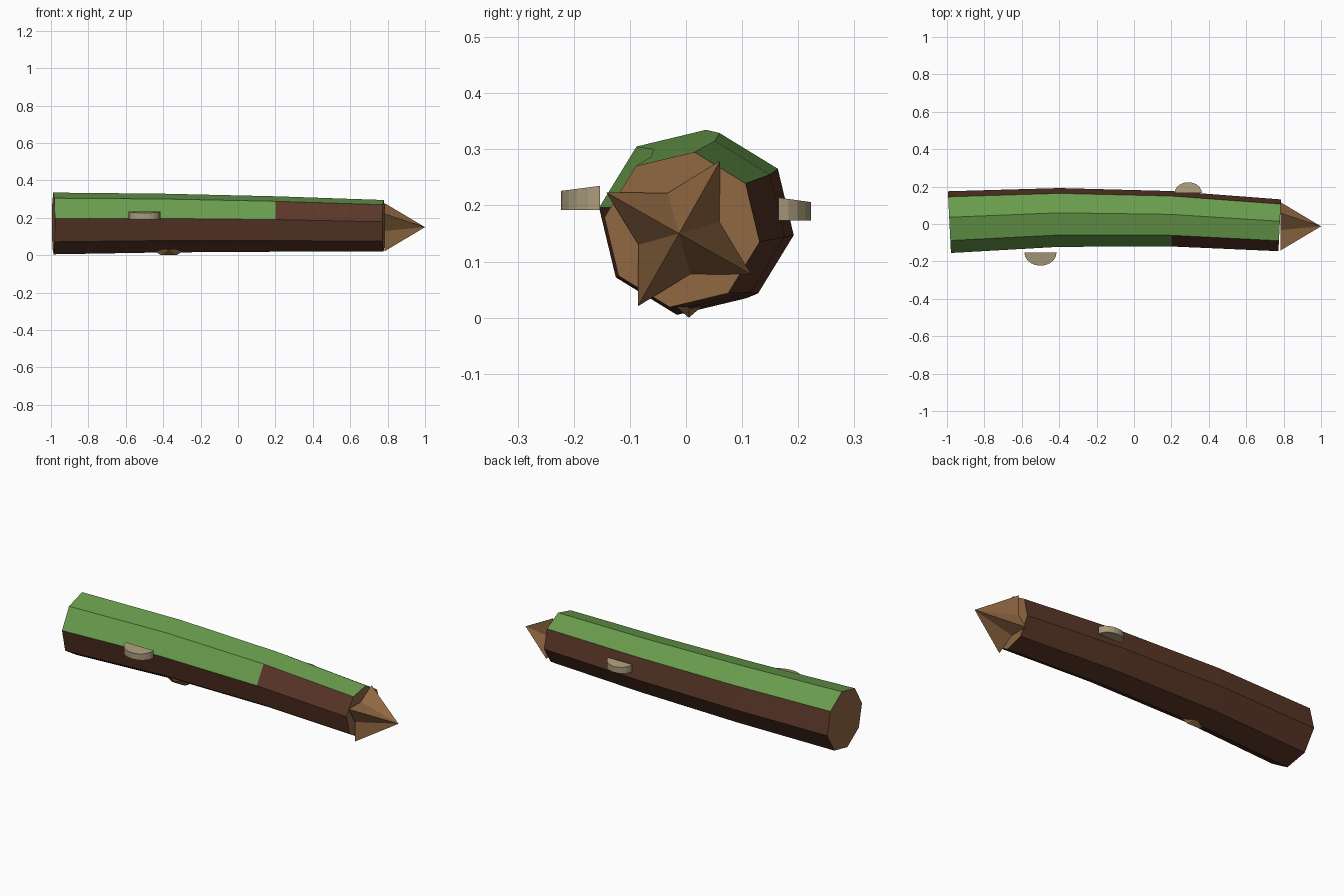
import bpy
from math import sin, cos, pi, radians

cube = bpy.data.objects.get("Cube")
if cube:
    bpy.data.objects.remove(cube, do_unlink=True)


def material(name, color):
    m = bpy.data.materials.new(name)
    m.use_nodes = True
    m.diffuse_color = (*color, 1)
    bsdf = next(n for n in m.node_tree.nodes if n.type == 'BSDF_PRINCIPLED')
    bsdf.inputs["Base Color"].default_value = (*color, 1)
    return m


BARK = material("brown bark", (0.10, 0.037, 0.02))
MOSS = material("green moss", (0.14, 0.33, 0.073))
WOOD = material("tan cut wood", (0.28, 0.138, 0.055))
FUNGUS = material("pale fungus", (0.40, 0.33, 0.20))


def build(name, verts, faces, mats, indices=None):
    mesh = bpy.data.meshes.new(name)
    mesh.from_pydata(verts, [], faces)
    for m in mats:
        mesh.materials.append(m)
    if indices:
        for poly, i in zip(mesh.polygons, indices):
            poly.material_index = i
    mesh.validate()
    ob = bpy.data.objects.new(name, mesh)
    bpy.context.collection.objects.link(ob)
    return ob


# Bent, tapering eight-sided log: x, y, z, radius, tilt for each ring
rings = [(-0.987, 0.01, 0.170, 0.167, -0.05),
         (-0.40, 0.035, 0.172, 0.159, 0.0),
         (0.20, 0.028, 0.167, 0.150, 0.0),
         (0.779, -0.007, 0.157, 0.140, 0.05)]
SIDES = 8
verts, faces, indices = [], [], []
for x, y, z, r, tilt in rings:
    for k in range(SIDES):
        a = radians(-9 + 45 * k)
        verts.append((x + tilt * r * cos(a), y + r * cos(a), z + r * sin(a)))
for i in range(len(rings) - 1):
    for k in range(SIDES):
        n = (k + 1) % SIDES
        a, b = i * SIDES, (i + 1) * SIDES
        faces.append((a + k, a + n, b + n, b + k)[::-1])
        # moss on the upper strips, stopping short on the front one
        mossy = k in (1, 2) or (k == 3 and i < 2)
        indices.append(1 if mossy else 0)
last = (len(rings) - 1) * SIDES
faces += [tuple(reversed(range(SIDES))), tuple(range(last, last + SIDES))]
indices += [2, 2]
build("log", verts, faces, [BARK, MOSS, WOOD], indices)


def star_spike(name, base, tip, outer, inner, turn, mat):
    """Four-pointed star on a plane facing x, drawn out to a tip."""
    pts = []
    for k in range(8):
        a = radians(turn + 45 * k)
        r = inner if k % 2 else outer
        pts.append((base[0], base[1] + r * cos(a), base[2] + r * sin(a)))
    fs = [(k, (k + 1) % 8, 8) for k in range(8)] + [tuple(reversed(range(8)))]
    return build(name, pts + [tip], fs, [mat])


# Splintered end
star_spike("splintered_tip", (0.782, -0.0125, 0.15), (1.0, -0.0125, 0.15),
           0.149, 0.075, 60.5, WOOD)

# Small stub just breaking through the underside
build("under_stub",
      [(-0.46, 0.005, 0.03), (-0.37, -0.03, 0.03), (-0.28, 0.005, 0.03),
       (-0.37, 0.04, 0.03), (-0.41, 0.005, 0.0), (-0.33, 0.005, 0.0)],
      [(0, 1, 4), (1, 5, 4), (1, 2, 5), (2, 3, 5), (3, 4, 5), (3, 0, 4),
       (3, 2, 1, 0)], [WOOD])


def bracket(name, x, y, side, width, depth, low, rim, high):
    """Half-round shelf fungus; the top rises gently to its flat back."""
    n = 10
    arc = [(x - side * width * cos(pi * k / n), y + side * depth * sin(pi * k / n))
           for k in range(n + 1)]
    bottom = [(*p, low) for p in arc]
    top = [(px, py, high + (rim - high) * abs(py - y) / depth) for px, py in arc]
    m = n + 1
    fs = [tuple(range(m)), tuple(reversed(range(m, 2 * m)))]
    fs += [(k, k + m, (k + 1) % m + m, (k + 1) % m) for k in range(m)]
    if side < 0:
        fs = [f for f in fs]
    return build(name, bottom + top, fs, [FUNGUS])


bracket("front_fungus", -0.50, -0.153, -1, 0.086, 0.070, 0.192, 0.226, 0.235)
bracket("back_fungus", 0.29, 0.165, 1, 0.073, 0.058, 0.173, 0.206, 0.214)

# Make every face point outward
import bmesh
for ob in bpy.context.collection.objects:
    if ob.type == 'MESH':
        bm = bmesh.new()
        bm.from_mesh(ob.data)
        bmesh.ops.recalc_face_normals(bm, faces=bm.faces)
        bm.to_mesh(ob.data)
        bm.free()
